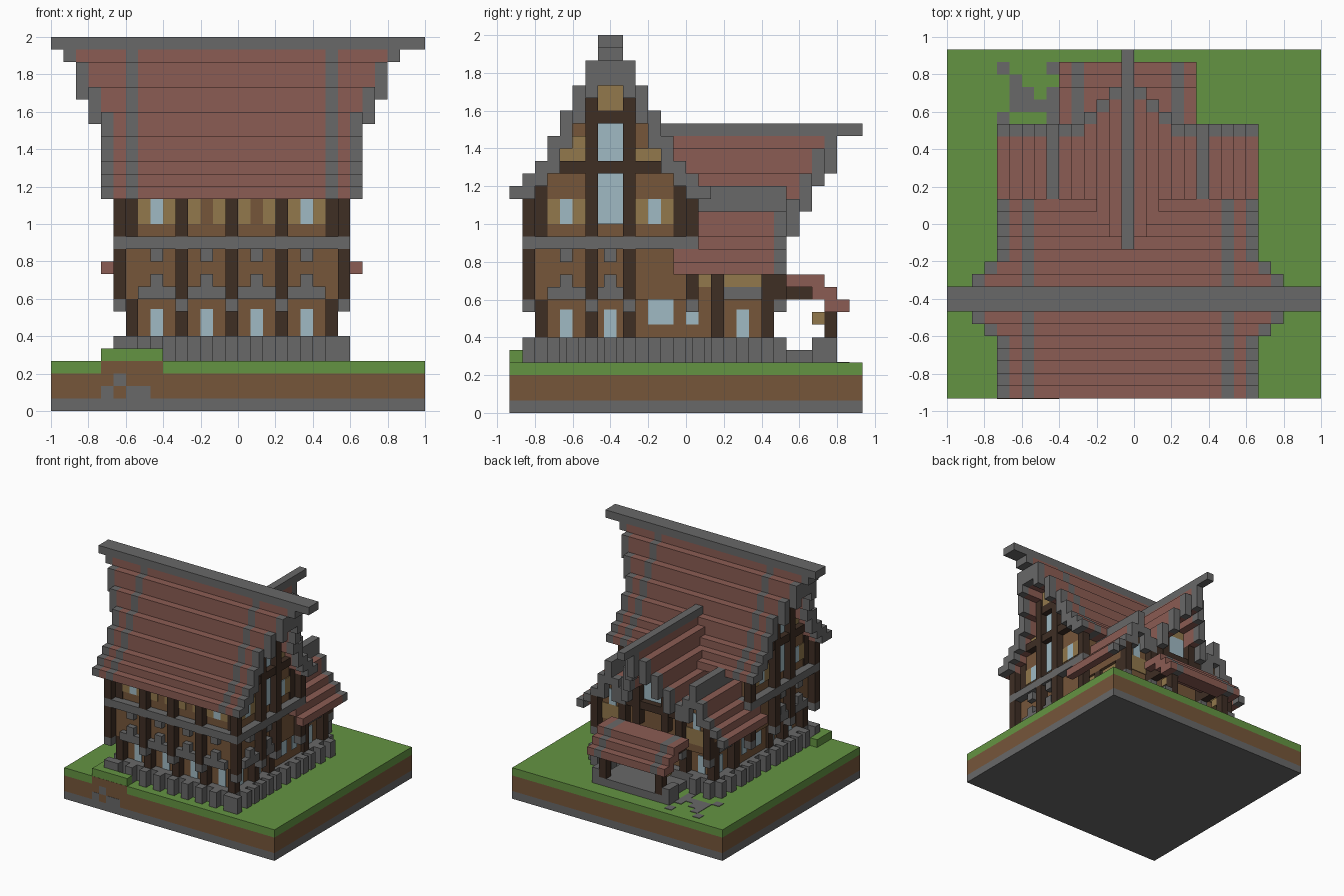
import bpy, bmesh
from mathutils import Matrix, Vector

if "Cube" in bpy.data.objects:
    bpy.data.objects.remove(bpy.data.objects["Cube"])

U = 1 / 15                      # one block
MID = 14.5                      # house axis in blocks
COLOURS = {"stone": (104, 104, 104), "dirt_and_plaster": (118, 86, 58), "grass": (100, 148, 66),
           "roof_tile": (139, 92, 83), "dark_timber": (62, 46, 36), "straw": (146, 120, 76),
           "glass": (160, 186, 196)}
STONE, BROWN, GRASS, TILE, DARK, STRAW, GLASS = range(7)
mats = []
for name, rgb in COLOURS.items():
    m = bpy.data.materials.new(name)
    m.use_nodes = True
    col = [((c / 255 + 0.055) / 1.055) ** 2.4 for c in rgb] + [1]
    m.diffuse_color = col
    m.node_tree.nodes["Principled BSDF"].inputs["Base Color"].default_value = col
    mats.append(m)

parts = {}


def box(part, mat, x0, x1, y0, y1, z0, z1):
    """Add a box, given in blocks, to a named part."""
    bm = parts.setdefault(part, bmesh.new())
    centre = Vector(((x0 + x1) / 2 - 15, (y0 + y1) / 2 - 14, (z0 + z1) / 2)) * U
    size = Vector((x1 - x0, y1 - y0, z1 - z0)) * U
    made = bmesh.ops.create_cube(bm, size=1, matrix=Matrix.Translation(centre) @ Matrix.Diagonal(size.to_4d()))
    for f in {f for v in made["verts"] for f in v.link_faces}:
        f.material_index = mat


def pair(part, mat, x0, x1, *rest):
    """Box and its mirror across the house axis."""
    box(part, mat, x0, x1, *rest)
    box(part, mat, 2 * MID - x1, 2 * MID - x0, *rest)


def wall(side, part, mat, u0, u1, z0, z1, plane, depth=0.1):
    """Box standing out from a wall plane; sides come as a mirrored pair."""
    if side == "front":
        box(part, mat, u0, u1, plane - depth, plane, z0, z1)
    elif side == "back":
        box(part, mat, u0, u1, plane, plane + depth, z0, z1)
    else:
        pair(part, mat, plane, plane + depth, u0, u1, z0, z1)


# ground slab, mound and path
box("ground", STONE, 0, 30, 0, 28, 0, 1)
box("ground", BROWN, 0, 30, 0, 28, 1, 3)
box("ground", GRASS, 0, 30, 0, 28, 3, 4)
box("ground", BROWN, 4, 9, -0.02, 0.5, 3, 4)
box("mound", GRASS, 4, 9, 0, 1, 4, 5)
box("mound", GRASS, 4, 5, 1, 3, 4, 5)
for x, z, w in ((4, 1, 1), (6, 1, 2), (5, 2, 1)):
    box("ground", STONE, x, x + w, -0.03, 0.5, z, z + 1)
for y, xs in {26: (4, 8), 25: (5,), 24: (5, 6, 8), 23: (5, 6, 7, 8), 22: (4, 8)}.items():
    for x in xs:
        box("path", STONE, x, x + 1, y, y + 1, 3.5, 4.06)

# main house body
box("ground_floor", BROWN, 7, 22, 3, 13, 6, 9)
box("foundation", STONE, 6, 23, 2, 21, 4, 6)
box("upper_floors", BROWN, 6, 23, 2, 14, 9, 17)
box("floor_band", STONE, 5, 24, 1, 15, 13, 14)

# buttress stones around the foundation
for x in range(6, 23, 2):
    box("buttresses", STONE, x, x + 1, 1, 2, 4, 6)
for y in (1, 3, 4.5, 6, 7.5, 9, 11, 13, 14.5, 16, 18, 20):
    pair("buttresses", STONE, 5, 6, y, y + 0.98, 4, 6)

# posts: ground floor, then the wider upper floors with stone corbels
for x in (6, 10, 14, 18, 22):
    wall("front", "ground_posts", DARK, x, x + 1, 6, 9, 3, 1)
for y in (2, 6, 9, 16, 20):
    wall("side", "ground_posts", DARK, y, y + 1, 6, 9 if y < 10 else 11, 22, 1)
for x in (5, 10, 14, 18, 23):
    wall("front", "corbels", STONE, x, x + 1, 8, 9, 2, 1)
    for z0, z1 in ((9, 13), (14, 17)):
        wall("front", "upper_posts", DARK, x, x + 1, z0, z1, 2, 1)
for x in (6, 22):
    wall("front", "upper_posts", DARK, x, x + 1, 14, 17, 2)
for y in (1, 6, 9, 14):
    wall("side", "corbels", STONE, y, y + 1, 8, 9, 23, 1)
    wall("side", "upper_posts", DARK, y, y + 1, 9, 13, 23, 1 if y in (6, 9) else 0.99)
    wall("side", "upper_posts", DARK, y, y + 1, 14, 25 if y in (6, 9) else 17, 23, 0.99)
for y in (2, 13):
    wall("side", "upper_posts", DARK, y, y + 1, 14, 18, 23)


def bay(side, c, lower, upper, half=1.5, ground=True):
    """One wall bay: window below, stone sill and arch block above."""
    if ground:
        wall(side, "windows", GLASS, c - .5, c + .5, 6, 8.2, lower)
    wall(side, "sills", STONE, c - half, c + half, 9, 10, upper, 0.7)
    wall(side, "sills", STONE, c - .5, c + .5, 10, 11, upper, 0.7)
    wall(side, "sills", STONE, c - .5, c + .5, 12, 13, upper, 0.7)


for c in (8.5, 12.5, 16.5, 20.5):
    bay("front", c, 3, 2)
    for o in (-1, 1):
        wall("front", "straw_panels", STRAW, c + o - .5, c + o + .5, 15, 17, 2)
    if c in (8.5, 20.5):
        wall("front", "windows", GLASS, c - .5, c + .5, 15, 17, 2)
bay("side", 4.5, 22, 23)
bay("side", 8, 22, 23, 1)

# large side windows and panels
wall("side", "ground_floor", BROWN, 10, 16, 6, 11, 22, 0.6)
wall("side", "windows", GLASS, 11, 13, 7, 10, 22.6)
wall("side", "windows", GLASS, 14, 15, 7, 10, 22.6)
for c in (4.5, 11.5):
    wall("side", "windows", GLASS, c - .5, c + .5, 15, 17, 23)
    for o in (-1, 1):
        wall("side", "straw_panels", STRAW, c + o - .5, c + o + .5, 15, 17, 23)

# main roof: stepped columns from the ridge outward
TOPS = (30, 28, 26, 24, 22, 20, 19, 18)
BOTTOMS = (26, 25, 23, 21, 19, 18, 17, 17)


def roof_row(a, b, y, z0, z1):
    """Tile row with stone verge ends and two stone stripes."""
    cuts = (a, a + 1, 6, 7, 22, 23, b - 1, b)
    for i, (s, e) in enumerate(zip(cuts, cuts[1:])):
        for yy in (y, 15 - y):
            box("main_roof", TILE if i % 2 else STONE, s, e, yy, yy + 1, z0, z1)


box("main_ridge", STONE, 0, 30, 7, 9, 29, 30)
roof_row(1, 28, 7, 28, 29)
roof_row(2, 27, 7, 26, 28)
for k in range(1, 8):
    inset = max(4 - k, 0) if k < 3 else 0
    roof_row(4 - (3 - k if inset else 0), 25 + (3 - k if inset else 0), 7 - k, BOTTOMS[k], TOPS[k])

# gable walls and their timber cross
for k in range(6):
    for y in (7 - k, 8 + k):
        box("gable", BROWN, 6, 23, y, y + 1, 17, BOTTOMS[k])
wall("side", "gable_beam", DARK, 4, 12, 19, 20, 23, 0.9)
wall("side", "gable_beam", DARK, 7, 9, 23, 24, 23, 0.9)
wall("side", "windows", GLASS, 7, 9, 15, 19, 23, 0.14)
wall("side", "windows", GLASS, 7, 9, 20, 23, 23, 0.14)
wall("side", "straw_panels", STRAW, 7, 9, 24, 26, 23, 0.8)
for y in (4, 10):
    wall("side", "straw_panels", STRAW, y, y + 2, 20, 22 if y == 4 else 21, 23, 0.14)
wall("side", "straw_panels", STRAW, 11, 12, 20, 21, 23, 0.14)

# rear wing body with side bays
box("wing", BROWN, 7, 22, 13, 20, 6, 11)
box("wing", BROWN, 7, 22, 20, 21, 9, 11)
wall("side", "windows", GLASS, 18, 19, 6, 8.2, 22)
wall("side", "straw_panels", STRAW, 17, 20, 10, 11, 22, 0.6)
wall("side", "sills", STONE, 17, 20, 9, 10, 22, 0.7)
wall("side", "straw_panels", STRAW, 14, 16, 10, 11, 22.6)

# wing roof: tall middle gable between two lower gables (top, bottom, rear end)
box("wing_ridge", STONE, 14, 15, 12, 28, 22, 23)
box("wing_roof", TILE, 14, 15, 12, 25, 19, 22)
box("wing_roof", STONE, 14, 15, 25, 26, 19, 22)
box("wing_attic", BROWN, 14, 15, 13, 21, 11, 19)
WING = ((21, 18, 25), (19, 16, 24), (17, 14, 23), (15, 13, 22), (16, 13, 22),
        (18, 15, 22), (16, 13, 22), (14, 13, 22), (13, 12, 22), (12, 11, 22))
for k, (top, low, end) in enumerate(WING, 1):
    x = 14 - k
    ridge = k == 6
    pair("wing_roof", STONE if ridge else TILE, x, x + 1, 13, end - 1, low, top)
    pair("wing_roof", STONE, x, x + 1, end - 1, end, low, top)
    if k < 9:
        pair("wing_attic", BROWN, x, x + 1, 13, 21, 11, low)

# rear wall timber, windows and door
for x in (6, 10):
    pair("rear_posts", DARK, x, x + 1, 20, 21, 6, 9)
    pair("rear_posts", DARK, x, x + 1, 21, 22, 9, 13)
    pair("corbels", STONE, x, x + 1, 21, 22, 8, 9)
pair("rear_posts", DARK, 12, 13, 21, 22, 11, 16)
box("rear_beam", DARK, 11, 18, 21, 21.9, 13, 14)
box("windows", GLASS, 13, 16, 21, 21.1, 14, 17)
box("straw_panels", STRAW, 13, 16, 21, 21.1, 17, 18)
pair("windows", GLASS, 8, 9, 21, 21.1, 12, 14)
pair("straw_panels", STRAW, 7, 10, 21, 21.1, 10, 12)
pair("windows", GLASS, 8, 9, 20, 20.1, 6, 8.2)
box("door", DARK, 13, 16, 20, 20.1, 6, 9)
for x in range(6, 9, 2):
    pair("buttresses", STONE, x, x + 1, 21, 22, 4, 6)

# porch floor, posts and stepped roof
box("porch_floor", STONE, 10, 19, 21, 26, 4, 5)
pair("porch_floor", STONE, 9, 10, 24, 26, 4, 6)
pair("porch_posts", DARK, 10, 11, 25, 26, 5, 8)
pair("porch_posts", DARK, 10, 11, 22, 24, 9, 10)
pair("porch_posts", STRAW, 10, 11, 24, 25, 7, 8)
for y0, y1, z in ((22, 25, 10), (24, 26, 9), (25, 27, 8)):
    cuts = (9, 10, 11, 18, 19, 20)
    for i, (s, e) in enumerate(zip(cuts, cuts[1:])):
        box("porch_roof", STONE if i % 2 else TILE, s, e, y0, y1, z, z + 1)

# turn every part into an object
for name, bm in parts.items():
    mesh = bpy.data.meshes.new(name)
    used = sorted({f.material_index for f in bm.faces})
    for f in bm.faces:
        f.material_index = used.index(f.material_index)
    bm.to_mesh(mesh)
    bm.free()
    for i in used:
        mesh.materials.append(mats[i])
    bpy.context.scene.collection.objects.link(bpy.data.objects.new(name, mesh))
